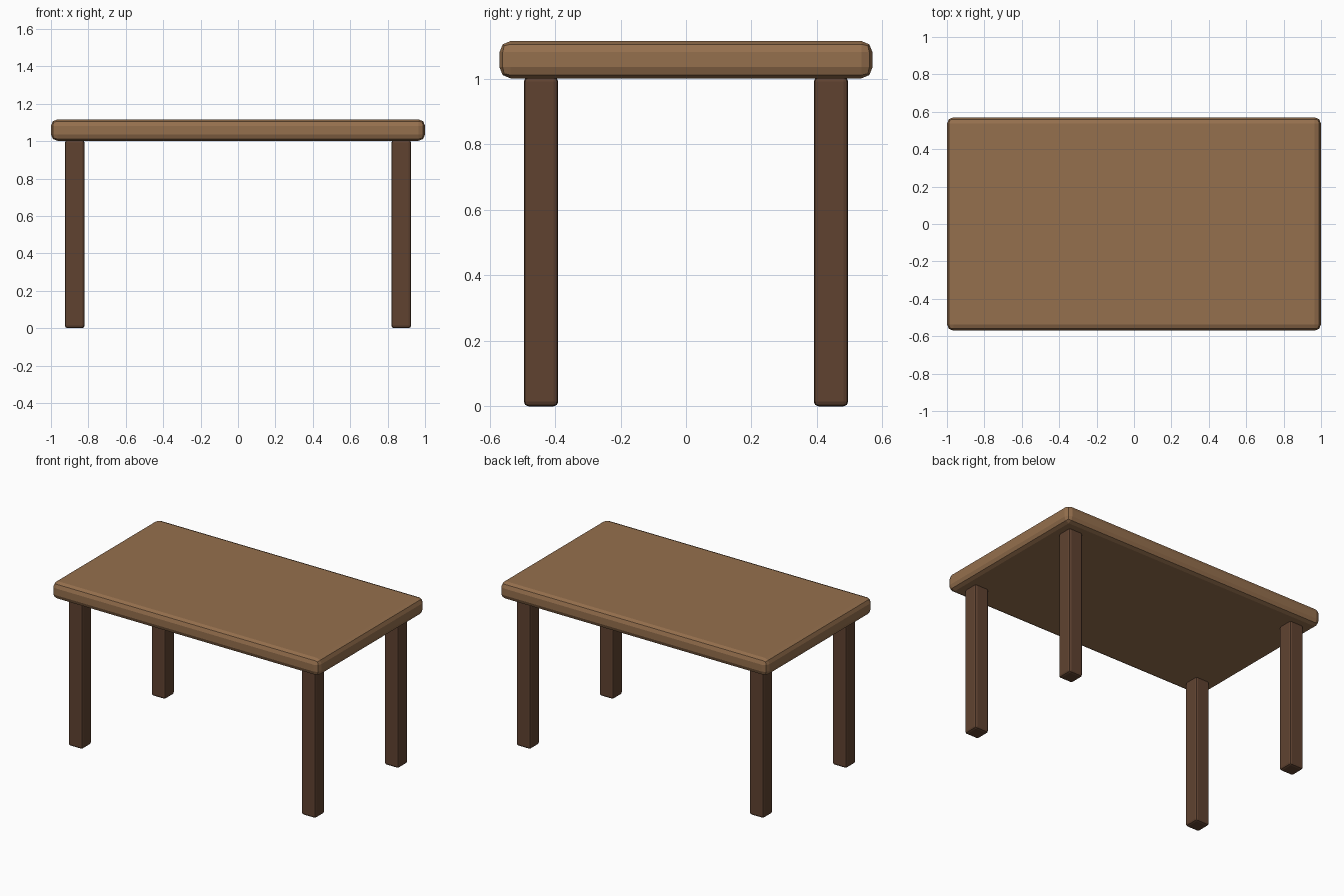
import bpy

if "Cube" in bpy.data.objects:
    bpy.data.objects.remove(bpy.data.objects["Cube"])

def material(name, color):
    m = bpy.data.materials.new(name)
    m.diffuse_color = color
    m.use_nodes = True
    m.node_tree.nodes["Principled BSDF"].inputs["Base Color"].default_value = m.diffuse_color
    return m

def rounded_box(name, center, size, bevel, segments, mat):
    bpy.ops.mesh.primitive_cube_add(size=1, location=center)
    ob = bpy.context.object
    ob.name = name
    ob.scale = size
    bpy.ops.object.transform_apply(location=False, rotation=False, scale=True)
    mod = ob.modifiers.new("Bevel", "BEVEL")
    mod.width = bevel
    mod.segments = segments
    ob.data.materials.append(mat)
    return ob

top_wood = material("top_wood", (0.30, 0.16, 0.075, 1))
leg_wood = material("leg_wood", (0.115, 0.055, 0.03, 1))

# Table top with softened edges
rounded_box("table_top", (0, 0, 1.059), (2.0, 1.14, 0.114), 0.034, 2, top_wood)

# Four square legs near the corners
for side, sx in (("left", -1), ("right", 1)):
    for end, sy in (("front", -1), ("back", 1)):
        rounded_box(f"{end}_{side}_leg", (sx * 0.873, sy * 0.443, 0.503),
                    (0.105, 0.105, 1.006), 0.014, 2, leg_wood)
